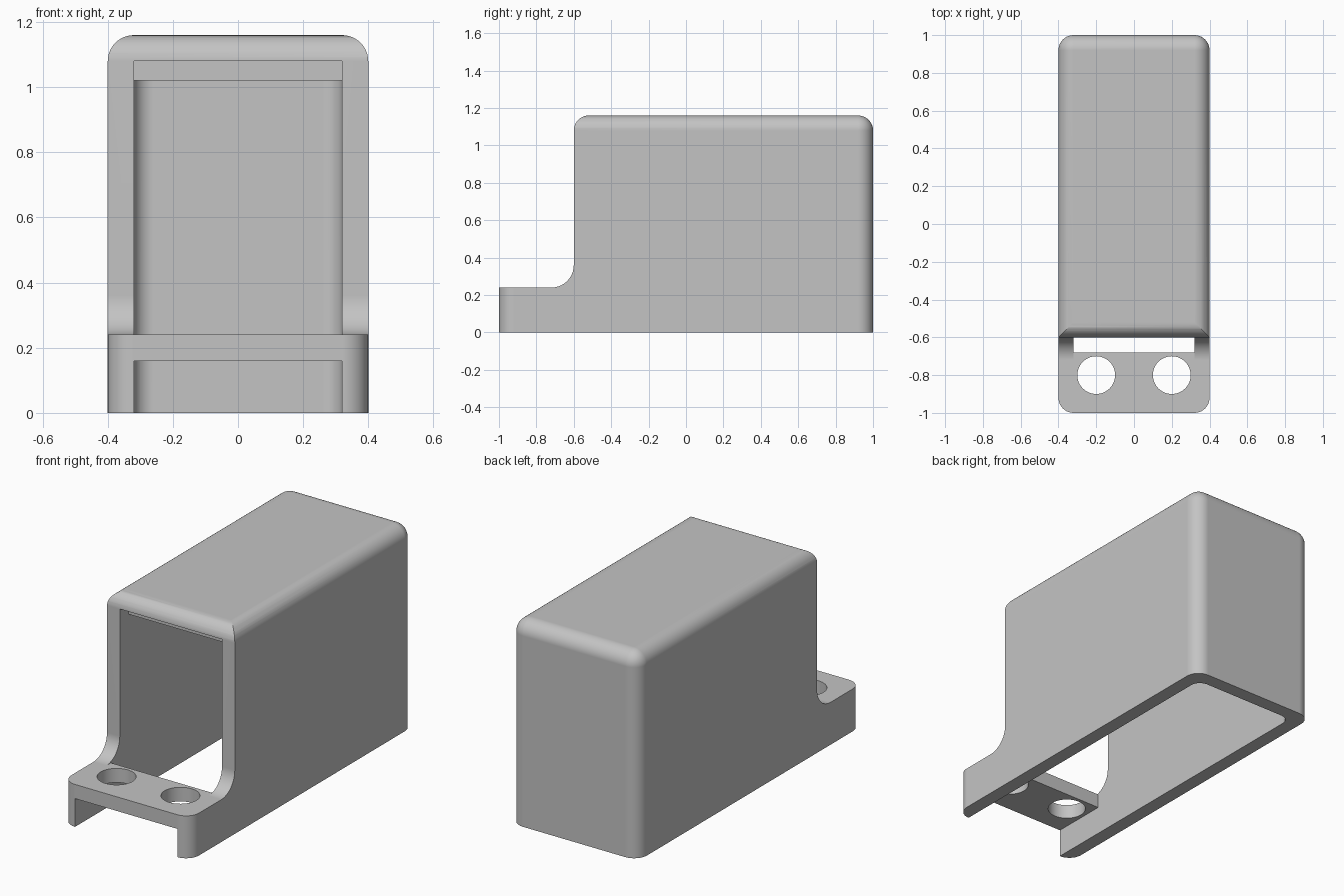
import bpy, bmesh
from math import radians, sin, cos, pi

old = bpy.data.objects.get("Cube")
if old:
    bpy.data.objects.remove(old, do_unlink=True)


def make_object(name, bm):
    bmesh.ops.recalc_face_normals(bm, faces=bm.faces[:])
    mesh = bpy.data.meshes.new(name)
    bm.to_mesh(mesh)
    bm.free()
    obj = bpy.data.objects.new(name, mesh)
    bpy.context.scene.collection.objects.link(obj)
    return obj


def rounded_box(name, x, y0, y1, z0, z1, radius, rounded):
    """Box whose edges are rounded where the rule accepts the edge's two ends."""
    bm = bmesh.new()
    bmesh.ops.create_cube(bm, size=1)
    for v in bm.verts:
        v.co = (x if v.co.x > 0 else -x,
                y1 if v.co.y > 0 else y0,
                z1 if v.co.z > 0 else z0)
    edges = [e for e in bm.edges if rounded(e.verts[0].co, e.verts[1].co)]
    bmesh.ops.bevel(bm, geom=edges, offset=radius, offset_type='OFFSET',
                    segments=10, profile=0.5, affect='EDGES')
    return make_object(name, bm)


def side_prism(name, profile, half_width):
    """Extrude a (y, z) outline across x."""
    bm = bmesh.new()
    face = bm.faces.new([bm.verts.new((-half_width, y, z)) for y, z in profile])
    ext = bmesh.ops.extrude_face_region(bm, geom=[face])
    moved = [g for g in ext["geom"] if isinstance(g, bmesh.types.BMVert)]
    bmesh.ops.translate(bm, vec=(2 * half_width, 0, 0), verts=moved)
    return make_object(name, bm)


def arc(cy, cz, r, start, end, n=10):
    angles = [radians(start + (end - start) * i / n) for i in range(n + 1)]
    return [(cy + r * cos(a), cz + r * sin(a)) for a in angles]


def cut(target, cutter):
    bpy.ops.object.select_all(action='DESELECT')
    target.select_set(True)
    bpy.context.view_layer.objects.active = target
    mod = target.modifiers.new("cut", 'BOOLEAN')
    mod.operation = 'DIFFERENCE'
    mod.solver = 'EXACT'
    mod.object = cutter
    bpy.ops.object.modifier_apply(modifier=mod.name)
    bpy.data.objects.remove(cutter, do_unlink=True)


# Outer block, rounded everywhere except at the base
TOP = 1.16
housing = rounded_box("housing", 0.4, -1, 1, 0, TOP, 0.08,
                      lambda a, b: max(a.z, b.z) > 0.5)

# Step above the mounting flange, with an inner fillet and a rounded brow
step = [(-1.2, 0.24)] + arc(-0.72, 0.36, 0.12, -90, 0)
step += arc(-0.52, 1.08, 0.08, 180, 90) + [(-0.52, 1.4), (-1.2, 1.4)]
cut(housing, side_prism("step_cutter", step, 0.6))

# Main cavity, open below, rounded at the back and along the ceiling
cut(housing, rounded_box(
    "cavity_cutter", 0.32, -0.52, 0.92, -0.2, 1.08, 0.06,
    lambda a, b: max(a.z, b.z) > 0.5 and not (a.y < 0 and b.y < 0 and a.z != b.z)))

# Front opening, plus the channel under the flange plate
opening = [(-1.2, -0.2), (-1.2, 0.16), (-0.68, 0.16), (-0.68, 0.24), (-1.2, 0.24),
           (-1.2, 1.08), (-0.52, 1.08), (-0.52, 1.02), (-0.4, 0.9), (-0.4, -0.2)]
cut(housing, side_prism("opening_cutter", opening, 0.32))

# Two screw holes through the flange
for x in (-0.2, 0.2):
    bm = bmesh.new()
    bmesh.ops.create_cone(bm, cap_ends=True, segments=48, radius1=0.1, radius2=0.1, depth=0.2)
    bmesh.ops.translate(bm, vec=(x, -0.8, 0.2), verts=bm.verts[:])
    cut(housing, make_object("hole_cutter", bm))

# Single grey material
grey = bpy.data.materials.new("plain_grey")
grey.use_nodes = True
colour = (0.55, 0.55, 0.55, 1)
grey.diffuse_color = colour
grey.node_tree.nodes["Principled BSDF"].inputs["Base Color"].default_value = colour
housing.data.materials.clear()
housing.data.materials.append(grey)

# Smooth fillets, crisp edges, flat large faces
bpy.ops.object.select_all(action='DESELECT')
housing.select_set(True)
bpy.context.view_layer.objects.active = housing
bpy.ops.object.shade_smooth_by_angle(angle=radians(30))
weighted = housing.modifiers.new("weighted_normals", 'WEIGHTED_NORMAL')
weighted.keep_sharp = True
